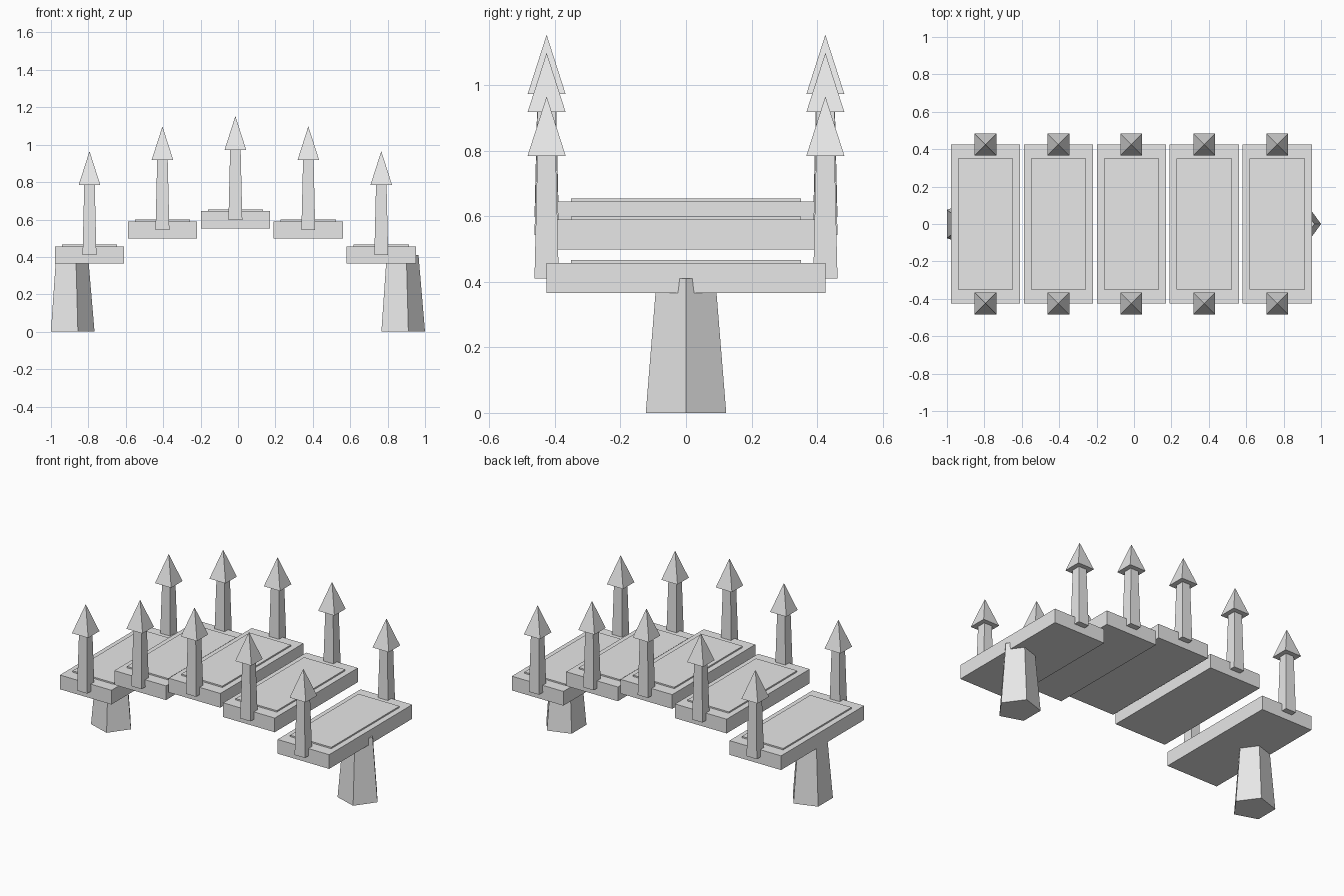
import bpy
import math

cube = bpy.data.objects.get("Cube")
if cube:
    bpy.data.objects.remove(cube, do_unlink=True)

# One stone grey for the whole bridge
stone = bpy.data.materials.new("stone_grey")
stone.use_nodes = True
stone.diffuse_color = (0.8, 0.8, 0.8, 1)
stone.node_tree.nodes["Principled BSDF"].inputs["Base Color"].default_value = (0.8, 0.8, 0.8, 1)


def finish(name):
    obj = bpy.context.object
    obj.name = name
    obj.data.materials.append(stone)
    return obj


def slab(name, x, z0, z1, width, depth):
    bpy.ops.mesh.primitive_cube_add(size=1, location=(x, 0, (z0 + z1) / 2))
    obj = finish(name)
    obj.scale = (width, depth, z1 - z0)


def taper(name, sides, r0, r1, x, y, z0, z1, turn=0.0):
    """Tapered prism with corner radii r0 (bottom) and r1 (top)."""
    bpy.ops.mesh.primitive_cone_add(vertices=sides, radius1=r0, radius2=r1,
                                    depth=z1 - z0, location=(x, y, (z0 + z1) / 2),
                                    rotation=(0, 0, turn))
    finish(name)


# Five stepped planks, each with a raised panel and a spiked post at both ends
CENTRE = -0.014
SPACING = 0.39
DIAGONAL = math.sqrt(2)
for i, base in enumerate((0.365, 0.498, 0.553, 0.498, 0.365)):
    x = CENTRE + (i - 2) * SPACING
    top = base + 0.092
    slab(f"plank_{i}", x, base, top, 0.37, 0.85)
    slab(f"plank_panel_{i}", x, top - 0.01, top + 0.009, 0.295, 0.70)
    for side, y in (("front", -0.425), ("back", 0.425)):
        taper(f"{side}_post_{i}", 4, 0.037 * DIAGONAL, 0.028 * DIAGONAL,
              x, y, base + 0.045, base + 0.425, math.pi / 4)
        taper(f"{side}_spike_{i}", 4, 0.058 * DIAGONAL, 0,
              x, y, base + 0.419, base + 0.6, math.pi / 4)

# Five-sided tapered feet, one corner pointing to the left
for name, x in (("right_foot", -0.896), ("left_foot", 0.871)):
    taper(name, 5, 0.129, 0.094, x, 0, 0, 0.41, -math.pi / 2)
